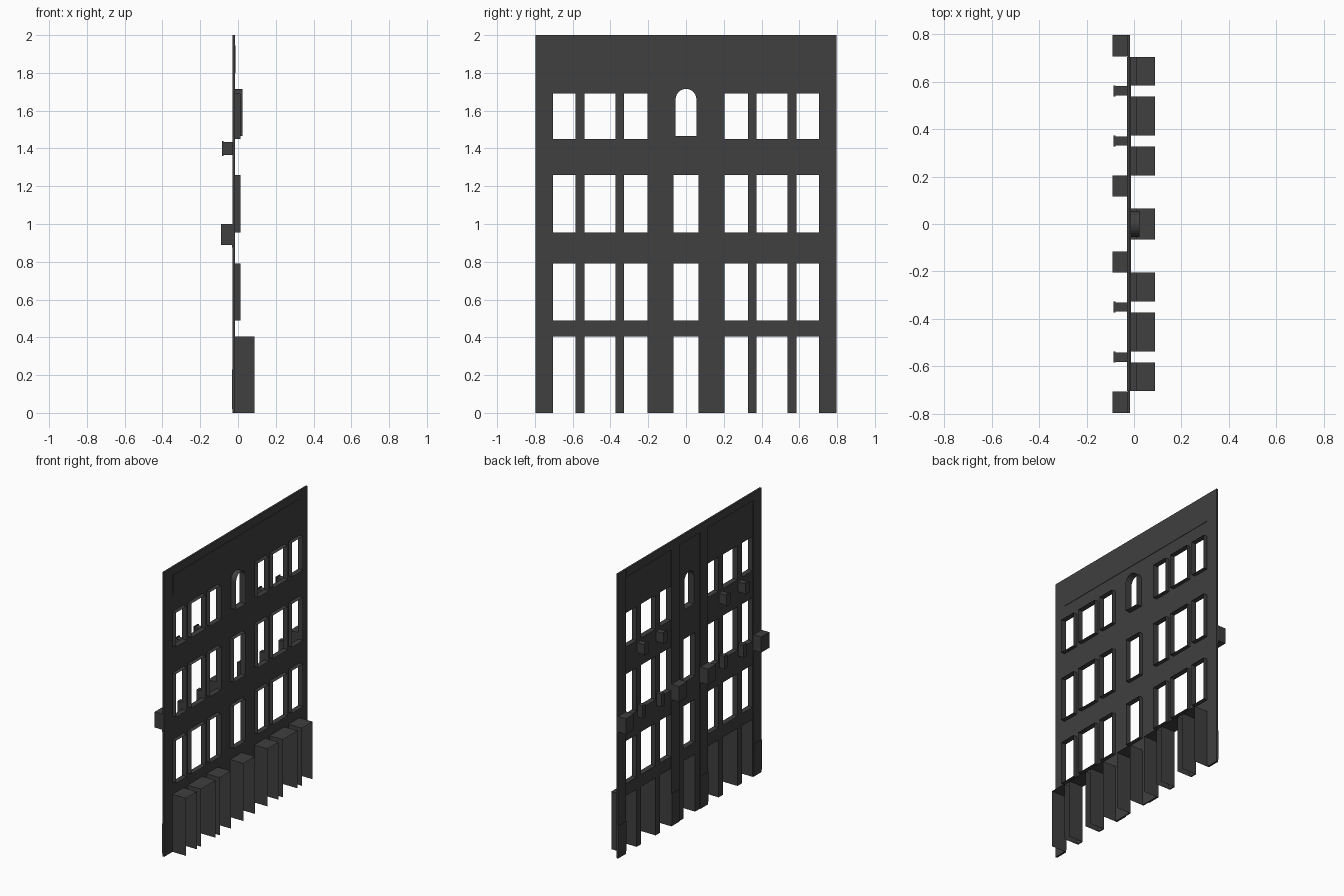
import bpy, bmesh, math

old = bpy.data.objects.get("Cube")
if old:
    bpy.data.objects.remove(old, do_unlink=True)

stone = bpy.data.materials.new("dark_grey_stone")
stone.use_nodes = True
COLOUR = (0.05, 0.05, 0.05, 1)
stone.diffuse_color = COLOUR
stone.node_tree.nodes["Principled BSDF"].inputs["Base Color"].default_value = COLOUR

BACK, FACE, PIER = -0.016, -0.025, -0.03


def finish(bm, name):
    mesh = bpy.data.meshes.new(name)
    bm.to_mesh(mesh)
    bm.free()
    mesh.materials.append(stone)
    obj = bpy.data.objects.new(name, mesh)
    bpy.context.collection.objects.link(obj)
    return obj


def box(name, xs, ys, zs):
    bm = bmesh.new()
    bmesh.ops.create_cube(bm, size=1)
    for v in bm.verts:
        for i, (a, b) in enumerate((xs, ys, zs)):
            v.co[i] = a if v.co[i] < 0 else b
    return finish(bm, name)


def reveal(name, outline, depth, closed=True):
    """Thin lining that runs back from the edge of an opening."""
    bm = bmesh.new()
    a = [bm.verts.new((FACE, y, z)) for y, z in outline]
    b = [bm.verts.new((depth, y, z)) for y, z in outline]
    n = len(outline)
    for i in range(n if closed else n - 1):
        j = (i + 1) % n
        bm.faces.new((a[i], a[j], b[j], b[i]))
    return finish(bm, name)


# Opening layout: side bays are mirrored about the centre
half = [(0.204, 0.327), (0.373, 0.537), (0.584, 0.705)]
sides = half + [(-b, -a) for a, b in half]
middle, arch = (-0.065, 0.065), (-0.055, 0.055)
low_floors = [(0.49, 0.79), (0.955, 1.26)]
top_floor = (1.45, 1.69)
door = (0, 0.405)
SILL, SPRING, APEX = 1.465, 1.66, 1.715

openings = [(c, door) for c in sides + [middle]]
openings += [(c, f) for c in sides + [middle] for f in low_floors]
openings += [(c, top_floor) for c in sides]
holes = openings + [(arch, (SILL, APEX))]

# Wall sheet: grid of cells with the openings left out
ys = sorted({-0.797, 0.797} | {y for c, _ in holes for y in c})
zs = sorted({0, 2.0} | {z for _, f in holes for z in f})
bm = bmesh.new()
grid = {(y, z): bm.verts.new((FACE, y, z)) for y in ys for z in zs}
for y0, y1 in zip(ys, ys[1:]):
    for z0, z1 in zip(zs, zs[1:]):
        cy, cz = (y0 + y1) / 2, (z0 + z1) / 2
        if not any(c[0] < cy < c[1] and f[0] < cz < f[1] for c, f in holes):
            bm.faces.new([grid[k] for k in ((y0, z0), (y1, z0), (y1, z1), (y0, z1))])
loose = [v for v in bm.verts if not v.link_faces]
bmesh.ops.delete(bm, geom=loose, context='VERTS')

# Spandrels above the round arch
radius = arch[1]
curve = [(radius * math.cos(math.pi * i / 16), SPRING + radius * math.sin(math.pi * i / 16))
         for i in range(17)]
for (ya, za), (yb, zb) in zip(curve, curve[1:]):
    pts = [(ya, za), (ya, APEX), (yb, APEX), (yb, zb)]
    pts = [p for i, p in enumerate(pts) if math.dist(p, pts[i - 1]) > 1e-5]
    bm.faces.new([bm.verts.new((FACE, y, z)) for y, z in pts])
bmesh.ops.remove_doubles(bm, verts=bm.verts, dist=1e-5)
bmesh.ops.recalc_face_normals(bm, faces=bm.faces)
front = bm.faces[:]
for f in front:
    if f.normal.x > 0:
        f.normal_flip()
wall = finish(bm, "facade_wall")
mod = wall.modifiers.new("thickness", 'SOLIDIFY')
mod.thickness = BACK - FACE
mod.offset = -1

# Linings of doors and windows
for (y0, y1), (z0, z1) in openings:
    outline = [(y0, z0), (y0, z1), (y1, z1), (y1, z0)]
    if z0 == 0:
        reveal("door_lining", outline, 0.088, closed=False)
    else:
        reveal("window_lining", outline, 0.013)
lining = reveal("arched_window_lining", [(arch[0], SILL), (arch[1], SILL)] + curve, 0.024)

# Pilasters with plinths and capital blocks
for y0, y1 in [(0.707, 0.797), (0.116, 0.204), (-0.204, -0.116), (-0.797, -0.707)]:
    box("pilaster", (PIER, FACE + 0.001), (y0, y1), (0, 2))
    box("pilaster_plinth", (-0.033, PIER), (y0, y1), (0.02, 0.23))
    box("pilaster_block", (-0.09, PIER), (y0, y1), (0.89, 1.0))
    box("block_base", (-0.033, PIER), (y0, y1), (0.875, 0.89))

# Brackets on the mullions between side windows
for y in (0.561, 0.35, -0.35, -0.561):
    box("upper_bracket", (-0.077, FACE), (y - 0.02, y + 0.02), (1.365, 1.435))
    box("upper_bracket_face", (-0.086, -0.077), (y - 0.024, y + 0.024), (1.36, 1.44))
    box("lower_bracket", (-0.065, FACE), (y - 0.016, y + 0.016), (0.91, 1.0))

# Parapet panel on the rear and coping strip on the street side
box("parapet_panel", (BACK, -0.013), (-0.705, 0.705), (1.8, 1.945))
box("coping_strip", (PIER, FACE), (-0.705, 0.705), (1.945, 2.0))
